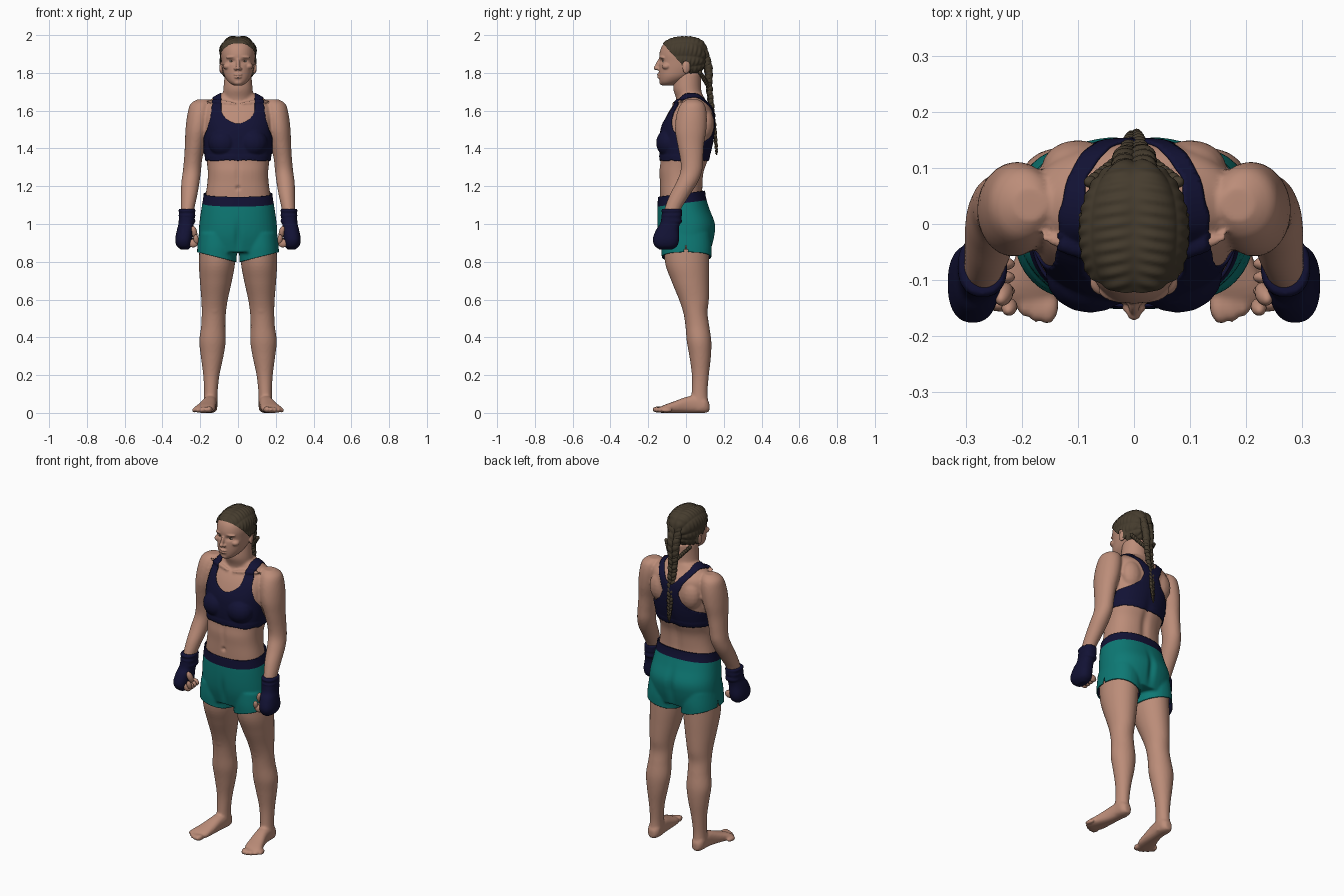
import bpy, bmesh, math
from mathutils import Matrix, Vector, Euler

if "Cube" in bpy.data.objects:
    bpy.data.objects.remove(bpy.data.objects["Cube"])


def material(name, rgb):
    m = bpy.data.materials.new(name)
    m.diffuse_color = (*rgb, 1)
    m.use_nodes = True
    m.node_tree.nodes["Principled BSDF"].inputs["Base Color"].default_value = m.diffuse_color
    return m


SKIN = material("skin", (0.50, 0.265, 0.19))
NAVY = material("navy cloth", (0.006, 0.006, 0.035))
TEAL = material("teal cloth", (0.004, 0.19, 0.175))
HAIR = material("brown hair", (0.06, 0.045, 0.027))
EYE = material("eye white", (0.5, 0.42, 0.37))


# ---- helpers ----
def sample(rows, steps):
    """Smooth curve through rows of equal length."""
    out = []
    for i in range(len(rows) - 1):
        p = [rows[max(0, min(len(rows) - 1, i + k))] for k in (-1, 0, 1, 2)]
        for j in range(steps):
            t = j / steps
            out.append([0.5 * (2 * b + (c - a) * t + (2 * a - 5 * b + 4 * c - d) * t * t
                               + (3 * b - a - 3 * c + d) * t ** 3) for a, b, c, d in zip(*p)])
    return out + [list(rows[-1])]


def loft(bm, rows, s=1, axis="z", n=36, e=2.0, steps=5):
    """Rows are (position along axis, centre a, centre b, radius a, radius b)."""
    power = lambda v: math.copysign(abs(v) ** (2 / e), v)
    rings = []
    for t, a, b, ra, rb in sample(rows, steps):
        ring = []
        for k in range(n):
            w = 2 * math.pi * k / n
            u, v = s * (a + ra * power(math.cos(w))), b + rb * power(math.sin(w))
            ring.append(bm.verts.new((u, v, t) if axis == "z" else (u, t, v)))
        rings.append(ring)
    for r, q in zip(rings, rings[1:]):
        for k in range(n):
            bm.faces.new((r[k], r[(k + 1) % n], q[(k + 1) % n], q[k]))
    bm.faces.new(rings[0])
    bm.faces.new(rings[-1])


def fb(z, front, back, half):
    return (z, 0, (front + back) / 2, half, (back - front) / 2)


def blob(bm, loc, rad, rot=(0, 0, 0), s=1):
    m = (Matrix.Diagonal((s, 1, 1, 1)) @ Matrix.Translation(loc)
         @ Euler(rot).to_matrix().to_4x4() @ Matrix.Diagonal((*rad, 1)))
    bmesh.ops.create_uvsphere(bm, u_segments=16, v_segments=10, radius=1, matrix=m)


def finish(name, bm, mats, closed=False):
    if closed:
        bmesh.ops.recalc_face_normals(bm, faces=bm.faces)
    for f in bm.faces:
        f.smooth = True
    me = bpy.data.meshes.new(name)
    bm.to_mesh(me)
    ob = bpy.data.objects.new(name, me)
    bpy.context.collection.objects.link(ob)
    for m in mats:
        me.materials.append(m)
    return ob


def fuse(bm, voxel, iterations):
    """Merge overlapping shells into one smooth skin."""
    ob = finish("temporary", bm, [], True)
    mod = ob.modifiers.new("merge", "REMESH")
    mod.mode, mod.voxel_size = "VOXEL", voxel
    mod = ob.modifiers.new("soften", "SMOOTH")
    mod.factor, mod.iterations = 0.5, iterations
    me = bpy.data.meshes.new_from_object(ob.evaluated_get(bpy.context.evaluated_depsgraph_get()))
    bpy.data.objects.remove(ob)
    out = bmesh.new()
    out.from_mesh(me)
    out.normal_update()
    return out


def dent(bm, x, y, z, rx, ry, rz, dy):
    for v in bm.verts:
        q = ((v.co.x - x) / rx) ** 2 + ((v.co.y - y) / ry) ** 2 + ((v.co.z - z) / rz) ** 2
        if q < 9:
            v.co.y += dy * math.exp(-q)


def inflate(bm, amount):
    bm.normal_update()
    for v, n in [(v, v.normal.copy()) for v in bm.verts]:
        v.co += n * amount(v.co)


# ---- body: torso, neck, arms, legs, feet ----
bm = bmesh.new()
loft(bm, [fb(.86, -.10, .11, .17), fb(.95, -.13, .13, .19), fb(1.08, -.135, .105, .18),
          fb(1.15, -.138, .09, .172), fb(1.22, -.139, .09, .162), fb(1.28, -.141, .097, .16),
          fb(1.34, -.135, .118, .167), fb(1.42, -.138, .138, .177), fb(1.50, -.13, .148, .182),
          fb(1.57, -.104, .148, .187), fb(1.62, -.075, .135, .18), fb(1.655, -.045, .105, .15),
          fb(1.69, -.035, .085, .09)], e=2.35, n=48)
loft(bm, [fb(1.58, -.05, .10, .09), fb(1.66, -.052, .09, .082), fb(1.72, -.068, .08, .077),
          fb(1.80, -.06, .08, .07)])
for s in (1, -1):
    blob(bm, (.078, -.09, 1.43), (.075, .064, .07), s=s)
    blob(bm, (.10, .10, 1.53), (.065, .05, .085), s=s)
    blob(bm, (.09, -.047, 1.645), (.085, .012, .011), (0, -.1, .3), s)
    loft(bm, [(1.66, .185, .035, .03, .03), (1.635, .197, .035, .055, .062),
              (1.58, .205, .03, .063, .08), (1.50, .216, .025, .062, .083),
              (1.42, .228, .025, .053, .07), (1.34, .238, .03, .048, .06),
              (1.28, .244, .028, .048, .057), (1.22, .252, .005, .048, .057),
              (1.15, .259, -.035, .043, .053), (1.08, .267, -.07, .036, .044),
              (1.02, .272, -.085, .033, .04)], s)
    loft(bm, [(.95, .105, 0, .095, .12), (.80, .111, .005, .096, .117), (.70, .117, .022, .085, .10),
              (.60, .124, .042, .07, .079), (.53, .128, .05, .064, .064), (.46, .131, .06, .064, .063),
              (.38, .135, .069, .07, .065), (.30, .137, .075, .06, .057), (.20, .141, .076, .043, .045),
              (.11, .144, .072, .036, .042), (.05, .146, .07, .037, .048), (.01, .146, .068, .034, .048)], s)
    blob(bm, (.125, .005, .555), (.035, .025, .04), s=s)
    loft(bm, [(.124, .146, .03, .018, .022), (.10, .146, .042, .036, .042), (.05, .147, .046, .037, .046),
              (0, .153, .042, .039, .042), (-.06, .165, .031, .047, .031), (-.11, .178, .022, .053, .022),
              (-.135, .184, .016, .044, .016)], s, axis="y", e=2.5)
    for k in range(5):                                        # toes
        blob(bm, (.151 + .02 * k, -.15 + .003 * k * k, .018 - .001 * k),
             (.017 - .0015 * k, .03, .017 - .001 * k), (0, 0, .2), s)
body = fuse(bm, .007, 3)
dent(body, 0, .10, 1.25, .025, .06, .16, -.012)               # spine
dent(body, 0, -.14, 1.27, .013, .05, .07, .005)               # midline
dent(body, 0, -.138, 1.19, .010, .03, .010, .012)             # navel
finish("body", body, [SKIN])

# ---- sports bra: a shell lifted off the chest, with scoop neck and racer back ----


def table(pts, z):
    for (z0, v0), (z1, v1) in zip(pts, pts[1:]):
        if z <= z1:
            return v0 + (v1 - v0) * max(0, (z - z0) / (z1 - z0))
    return pts[-1][1]


def in_bra(c):
    x, z = abs(c.x), c.z
    if not 1.337 < z < 1.72:
        return False
    if c.y < .03:
        outer = table([(1.46, .178), (1.50, .160), (1.56, .143), (1.68, .13)], z)
        inner = 0 if z < 1.53 else .09 * math.sqrt(max(0, 1 - (max(0, 1.62 - z) / .09) ** 2))
    else:
        outer = table([(1.42, .178), (1.45, .12), (1.49, .07), (1.54, .05), (1.60, .075), (1.68, .13)], z)
        inner = table([(1.58, 0), (1.60, .03), (1.67, .085)], z)
    return inner <= x < outer


bra = body.copy()
bmesh.ops.delete(bra, geom=[f for f in bra.faces if not in_bra(f.calc_center_median())], context="FACES")
for _ in range(8):                                            # even out the edges
    moves = {}
    for v in bra.verts:
        ends = [e.other_vert(v).co for e in v.link_edges if e.is_boundary]
        if len(ends) == 2:
            moves[v] = (v.co + (ends[0] + ends[1]) / 2) / 2
    for v, co in moves.items():
        v.co = co
inflate(bra, lambda c: .007 if c.z < 1.365 else .005)
ob = finish("sports_bra", bra, [NAVY])
mod = ob.modifiers.new("cloth", "SOLIDIFY")
mod.thickness, mod.offset = .006, -1

# ---- shorts: hips and two leg tubes, cut open at waist and hems ----
bm = bmesh.new()
loft(bm, [fb(.85, -.125, .128, .205), fb(.93, -.145, .15, .208), fb(1.0, -.152, .155, .205),
          fb(1.08, -.152, .125, .194), fb(1.15, -.148, .104, .183), fb(1.23, -.146, .10, .176)], e=2.3, n=48)
for s in (1, -1):
    loft(bm, [(.95, .105, 0, .102, .13), (.88, .110, .002, .105, .134), (.82, .113, .003, .106, .131),
              (.75, .115, .003, .107, .128)], s, e=2.2)
shorts = fuse(bm, .007, 4)
dent(shorts, 0, .15, .96, .02, .06, .09, -.014)
dent(shorts, 0, -.15, .93, .016, .06, .07, .010)


def cut(bm, co, no, geom=None, **kw):
    geom = geom or bm.verts[:] + bm.edges[:] + bm.faces[:]
    bmesh.ops.bisect_plane(bm, geom=geom, plane_co=co, plane_no=no, **kw)


cut(shorts, (0, 0, 1.163), (0, -.13, 1), clear_outer=True)
cut(shorts, (0, 0, 1.112), (0, -.13, 1))
for s in (1, -1):
    half = [f for f in shorts.faces if all(v.co.x * s > 0 for v in f.verts) and f.calc_center_median().z < .95]
    geom = list({v for f in half for v in f.verts}) + list({e for f in half for e in f.edges}) + half
    cut(shorts, (s * .1, 0, .822), (s * .25, 0, -1), geom, clear_outer=True)
slit = [f for f in shorts.faces for c in [f.calc_center_median()]
        if abs(c.x) > .15 and c.z < .885 and abs(c.y) < (.885 - c.z) * .35]
bmesh.ops.delete(shorts, geom=slit, context="FACES")
for f in shorts.faces:                                        # waistband colour
    c = f.calc_center_median()
    f.material_index = int(c.z > 1.112 + .13 * c.y)
ob = finish("shorts", shorts, [TEAL, NAVY])
mod = ob.modifiers.new("cloth", "SOLIDIFY")
mod.thickness, mod.offset, mod.material_offset = .006, -1, 1

# ---- hand wraps and bare fingers ----
for s, side in ((1, "left"), (-1, "right")):
    bm = bmesh.new()
    loft(bm, [(1.075, .268, -.072, .041, .05), (1.04, .27, -.076, .042, .053), (1.0, .275, -.085, .04, .052),
              (.97, .28, -.098, .043, .06), (.92, .287, -.106, .045, .07), (.885, .286, -.106, .039, .06),
              (.865, .283, -.106, .02, .035)], s, e=2.4)
    for z in (1.07, 1.045, 1.015):                            # wrap bands
        loft(bm, [(z - .010, .27, -.076, .041, .051), (z, .27, -.076, .045, .055),
                  (z + .010, .27, -.074, .041, .051)], s, e=2.3)
    finish(side + "_hand_wrap", fuse(bm, .005, 2), [NAVY])
    bm = bmesh.new()
    for k in range(4):
        blob(bm, (.238, -.143 + .024 * k, .898 + .002 * k), (.026, .013, .022), s=s)
    blob(bm, (.232, -.125, .955), (.016, .018, .036), (.35, .2, 0), s)
    blob(bm, (.222, -.148, .918), (.014, .014, .027), (.3, .1, 0), s)
    finish(side + "_fingers", bm, [SKIN], True)

# ---- head ----
bm = bmesh.new()
loft(bm, [fb(1.733, -.125, -.07, .022), fb(1.75, -.138, -.03, .048), fb(1.78, -.143, .03, .070),
          fb(1.82, -.144, .085, .082), fb(1.86, -.141, .103, .088), fb(1.90, -.141, .108, .091),
          fb(1.94, -.128, .103, .086), fb(1.968, -.10, .083, .068), fb(1.985, -.055, .045, .036),
          fb(1.988, -.02, .01, .012)], e=2.15, n=48)
blob(bm, (0, -.146, 1.847), (.010, .014, .032), (-.35, 0, 0))  # nose
blob(bm, (0, -.158, 1.826), (.013, .014, .012))
blob(bm, (0, -.141, 1.791), (.023, .013, .007))               # lips
blob(bm, (0, -.140, 1.777), (.021, .013, .007))
blob(bm, (0, -.122, 1.75), (.026, .02, .016))                 # chin
for s in (1, -1):
    blob(bm, (.012, -.148, 1.821), (.009, .011, .008), s=s)
    blob(bm, (.036, -.125, 1.884), (.030, .014, .008), (0, .1, .3), s)
    blob(bm, (.055, -.103, 1.835), (.024, .025, .018), s=s)
    blob(bm, (.087, .003, 1.828), (.010, .021, .033), (-.15, 0, .3), s)
head = fuse(bm, .004, 2)
for s in (1, -1):
    dent(head, s * .034, -.13, 1.862, .018, .03, .011, .012)
finish("head", head, [SKIN])
eyes, irises = bmesh.new(), bmesh.new()
for s in (1, -1):
    blob(eyes, (.034, -.111, 1.861), (.016, .014, .008), (0, 0, .2), s)
    blob(irises, (.034, -.122, 1.861), (.0055, .004, .0055), s=s)
finish("eyes", eyes, [EYE], True)
finish("irises", irises, [HAIR], True)

# ---- hair: scalp cut from the head, raised into plaited rows ----
hair = head.copy()
cut(hair, (0, 0, 1.822), (0, 1.1, 1), clear_inner=True)
ears = [v for v in hair.verts if abs(v.co.x) > .092 and v.co.z < 1.865 and v.co.y < .035]
bmesh.ops.delete(hair, geom=ears, context="VERTS")


def plait(c):
    a = math.atan2(abs(c.x), c.z - 1.86)
    row = abs(math.sin(5 * a))
    return .003 + .007 * row * (.75 + .25 * math.sin(300 * c.y + 6 * a))


inflate(hair, plait)
finish("plaited_hair", hair, [HAIR])

# ---- long braid down the back ----
bm = bmesh.new()
path = sample([(.095, 1.90, .036), (.118, 1.82, .034), (.122, 1.73, .027), (.135, 1.62, .022),
               (.150, 1.50, .017), (.160, 1.41, .011), (.162, 1.375, .006)], 5)
for i, (y, z, r) in enumerate(path):
    for s in (1, -1):
        blob(bm, (r * .45, y + .003 * (i % 2) * s, z + .004 * s), (r * .62, r * .62, r * .95), (0, .5, 0), s)
for s in (1, -1):                                             # thin side plaits joining it
    for k in range(9):
        t = k / 8
        blob(bm, (.065 * (1 - t) + .012, .075 + .05 * t, 1.80 - .08 * t), (.011, .011, .015), (0, .6, 0), s)
finish("braid", bm, [HAIR], True)
